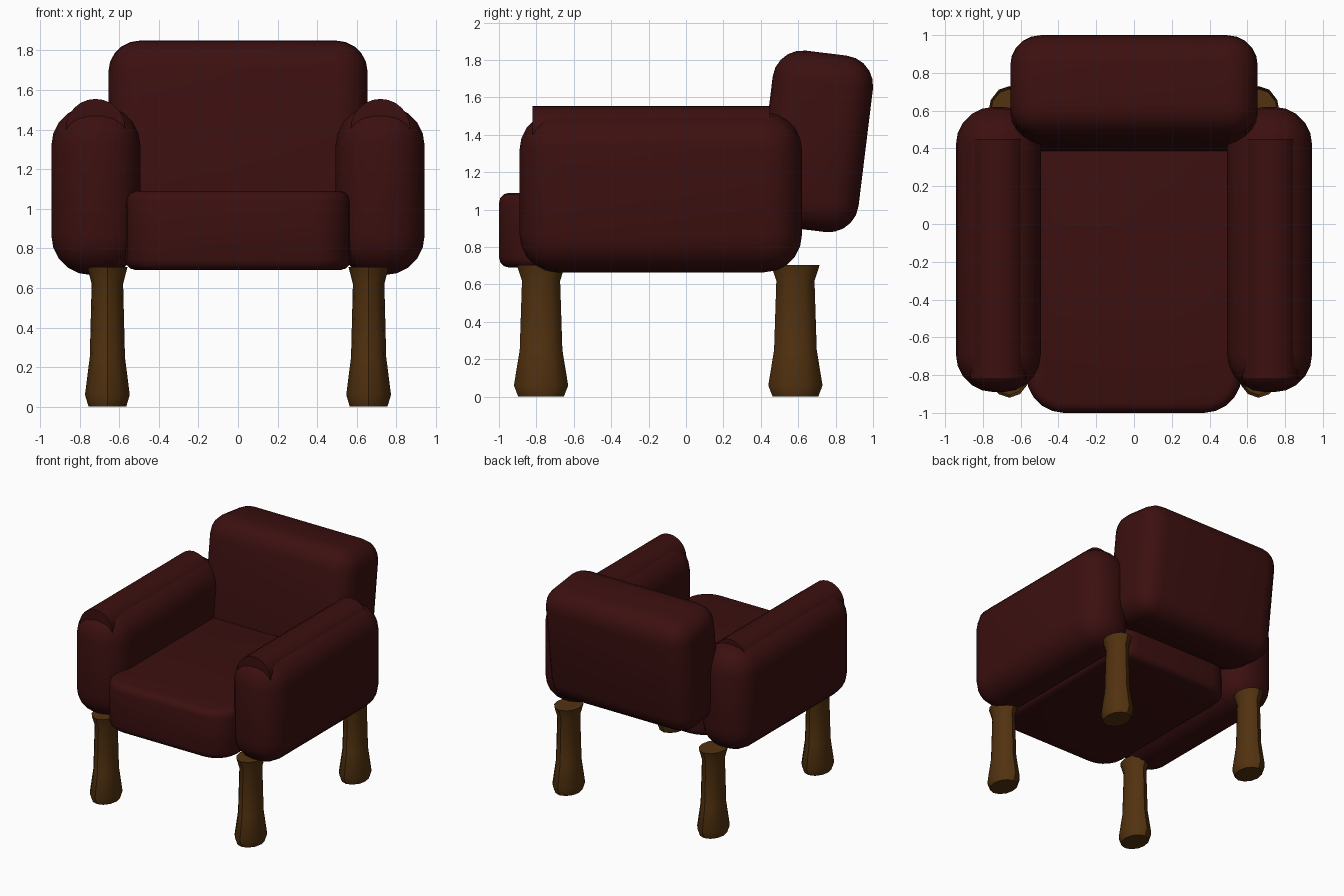
import bpy, bmesh, math
from mathutils import Vector, Matrix

cube = bpy.data.objects.get("Cube")
if cube:
    bpy.data.objects.remove(cube, do_unlink=True)


def material(name, rgb):
    m = bpy.data.materials.new(name)
    m.use_nodes = True
    m.diffuse_color = (*rgb, 1)
    m.node_tree.nodes["Principled BSDF"].inputs["Base Color"].default_value = (*rgb, 1)
    return m


UPHOLSTERY = material("dark red upholstery", (0.045, 0.005, 0.005))
WOOD = material("brown wood", (0.085, 0.032, 0.005))


def finish(name, bm, mat, loc=(0, 0, 0), tilt=0.0, angle=40):
    """Turn a bmesh into a smooth-shaded, single-colour object."""
    bmesh.ops.recalc_face_normals(bm, faces=bm.faces)
    me = bpy.data.meshes.new(name)
    bm.to_mesh(me)
    bm.free()
    me.materials.append(mat)
    ob = bpy.data.objects.new(name, me)
    ob.location = loc
    ob.rotation_euler.x = tilt
    bpy.context.collection.objects.link(ob)
    bpy.ops.object.select_all(action="DESELECT")
    ob.select_set(True)
    bpy.context.view_layer.objects.active = ob
    bpy.ops.object.shade_smooth_by_angle(angle=math.radians(angle))
    return ob


def box(size):
    bm = bmesh.new()
    bmesh.ops.create_cube(bm, size=1)
    bmesh.ops.scale(bm, vec=Vector(size), verts=bm.verts)
    return bm


def bevel(bm, edges, radius, segments):
    bmesh.ops.bevel(bm, geom=edges, offset=radius, offset_type="OFFSET",
                    segments=segments, profile=0.5, affect="EDGES")


# Seat cushion: wide plan corners, then a small roll along top and bottom rims
SEAT = (1.14, 1.50, 0.40)
bm = box(SEAT)
bevel(bm, [e for e in bm.edges if abs(e.verts[0].co.z - e.verts[1].co.z) > 0.1], 0.20, 5)
rims = [e for e in bm.edges
        if abs(e.verts[0].co.z - e.verts[1].co.z) < 0.001]
bevel(bm, rims, 0.055, 3)
finish("seat_cushion", bm, UPHOLSTERY, (0, -0.25, 0.89))

# Backrest: thick cushion leaning back
bm = box((1.31, 0.54, 0.95))
bevel(bm, bm.edges[:], 0.16, 5)
finish("backrest", bm, UPHOLSTERY, (0, 0.693, 1.365), tilt=-math.radians(7))

# Legs: elliptical turned profile as (height, depth radius)
LEG_PROFILE = [(0.0, 0.122), (0.06, 0.145), (0.25, 0.114), (0.62, 0.102), (0.705, 0.13)]
SIDES = 12


def leg(name, x, y):
    bm = bmesh.new()
    rings = []
    for z, r in LEG_PROFILE:
        rings.append([bm.verts.new((0.78 * r * math.cos(a), r * math.sin(a), z))
                      for a in (2 * math.pi * i / SIDES for i in range(SIDES))])
    for lo, hi in zip(rings, rings[1:]):
        for i in range(SIDES):
            j = (i + 1) % SIDES
            bm.faces.new((lo[i], lo[j], hi[j], hi[i]))
    bm.faces.new(rings[0])
    bm.faces.new(rings[-1])
    finish(name, bm, WOOD, (x, y, 0), angle=35)


for side, s in (("left", 1), ("right", -1)):
    # Padded arm
    bm = box((0.45, 1.51, 0.855))
    bevel(bm, bm.edges[:], 0.20, 5)
    finish(f"{side}_arm", bm, UPHOLSTERY, (s * 0.718, -0.135, 1.0925))

    # Raised roll along the top of the arm
    bm = bmesh.new()
    bmesh.ops.create_cone(bm, cap_ends=True, segments=24, radius1=0.15, radius2=0.15,
                          depth=1.27, matrix=Matrix.Rotation(math.pi / 2, 4, "X"))
    finish(f"{side}_arm_roll", bm, UPHOLSTERY, (s * 0.72, -0.185, 1.405))

    leg(f"front_{side}_leg", s * 0.66, -0.775)
    leg(f"back_{side}_leg", s * 0.66, 0.585)
